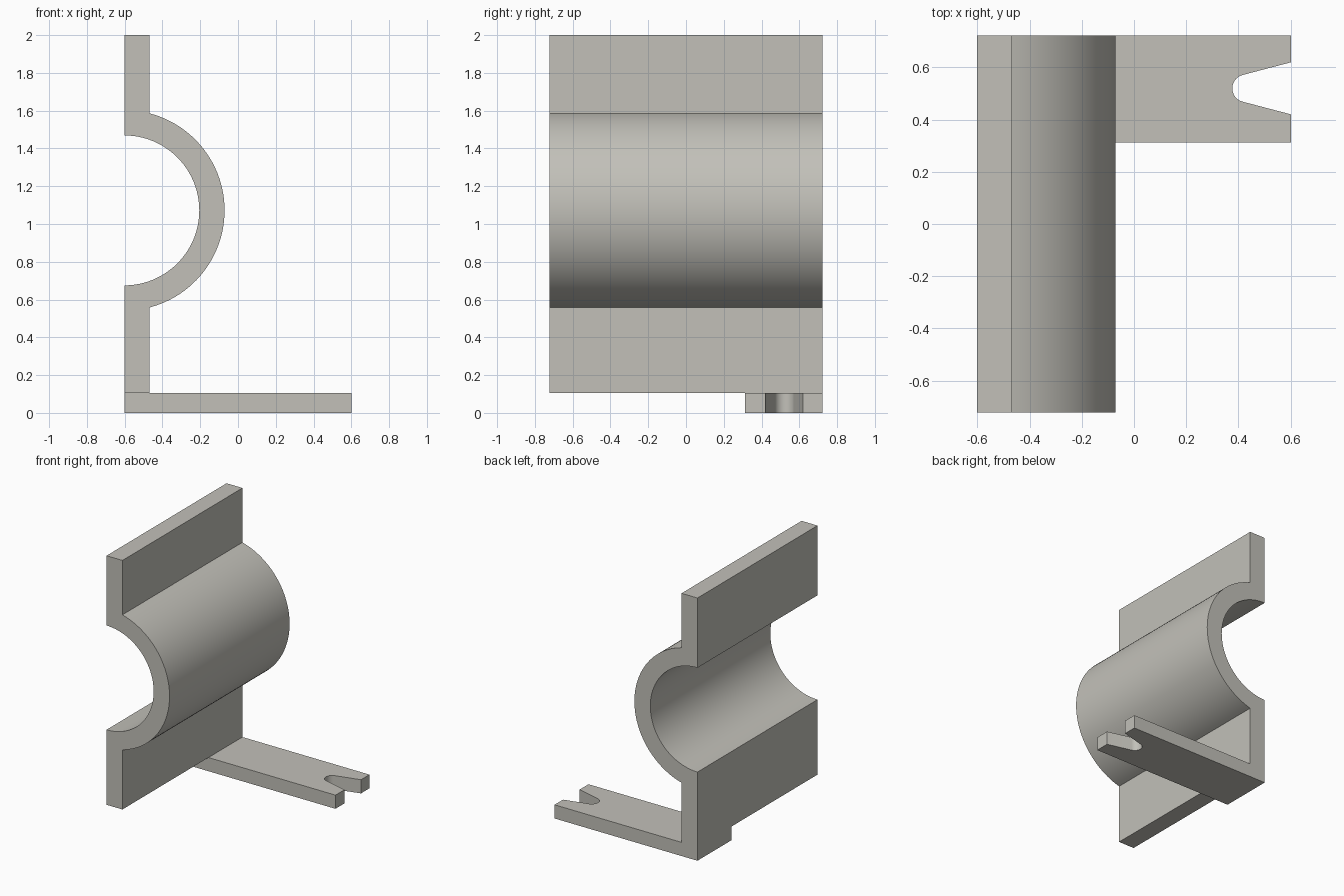
import bpy, bmesh, math
from mathutils import Vector

cube = bpy.data.objects.get("Cube")
if cube:
    bpy.data.objects.remove(cube, do_unlink=True)

# Single warm grey finish
grey = bpy.data.materials.new("warm_grey")
grey.use_nodes = True
colour = (0.54, 0.53, 0.485, 1.0)
grey.diffuse_color = colour
grey.node_tree.nodes["Principled BSDF"].inputs["Base Color"].default_value = colour


def arc(cx, cy, r, start, end, steps):
    """Points along an arc, angles in radians."""
    return [(cx + r * math.cos(a), cy + r * math.sin(a))
            for a in (start + (end - start) * i / steps for i in range(steps + 1))]


def extrude_profile(name, points, direction):
    """Solid made by sweeping a closed 3D outline along a vector."""
    bm = bmesh.new()
    face = bm.faces.new([bm.verts.new(p) for p in points])
    result = bmesh.ops.extrude_face_region(bm, geom=[face], use_keep_orig=True)
    moved = [v for v in result["geom"] if isinstance(v, bmesh.types.BMVert)]
    bmesh.ops.translate(bm, verts=moved, vec=Vector(direction))
    bmesh.ops.recalc_face_normals(bm, faces=bm.faces)
    mesh = bpy.data.meshes.new(name)
    bm.to_mesh(mesh)
    bm.free()
    mesh.materials.append(grey)
    obj = bpy.data.objects.new(name, mesh)
    bpy.context.collection.objects.link(obj)
    bpy.ops.object.select_all(action='DESELECT')
    obj.select_set(True)
    bpy.context.view_layer.objects.active = obj
    bpy.ops.object.shade_smooth_by_angle(angle=math.radians(30))
    return obj


# Shared dimensions
BACK, END = -0.602, 0.602      # x extents
WALL = 0.134                   # wall thickness
DEPTH = 0.722                  # half depth in y
ARM_TOP, TOP = 0.104, 2.0
AXIS_Z, R_IN = 1.072, 0.397
R_OUT = R_IN + WALL

# Upright wall with a half-round channel bulging toward +x
spread = math.acos(WALL / R_OUT)
profile = [(BACK, ARM_TOP), (BACK + WALL, ARM_TOP)]
profile += arc(BACK, AXIS_Z, R_OUT, -spread, spread, 48)
profile += [(BACK + WALL, TOP), (BACK, TOP)]
profile += arc(BACK, AXIS_Z, R_IN, math.pi / 2, -math.pi / 2, 48)
extrude_profile("channel_wall", [(x, -DEPTH, z) for x, z in profile],
                (0, 2 * DEPTH, 0))

# Foot arm with a flared, round-bottomed slot in its free end
SLOT_X, SLOT_Y, SLOT_R = 0.43, 0.52, 0.053
flare = math.radians(14.7)
tangent = math.pi / 2 + flare
rounded = arc(SLOT_X, SLOT_Y, SLOT_R, 2 * math.pi - tangent, tangent, 20)
mouth = (rounded[-1][1] - SLOT_Y) + (END - rounded[-1][0]) * math.tan(flare)
outline = [(BACK, 0.313), (END, 0.313), (END, SLOT_Y - mouth)]
outline += rounded
outline += [(END, SLOT_Y + mouth), (END, DEPTH), (BACK, DEPTH)]
extrude_profile("slotted_foot", [(x, y, 0) for x, y in outline], (0, 0, ARM_TOP))
